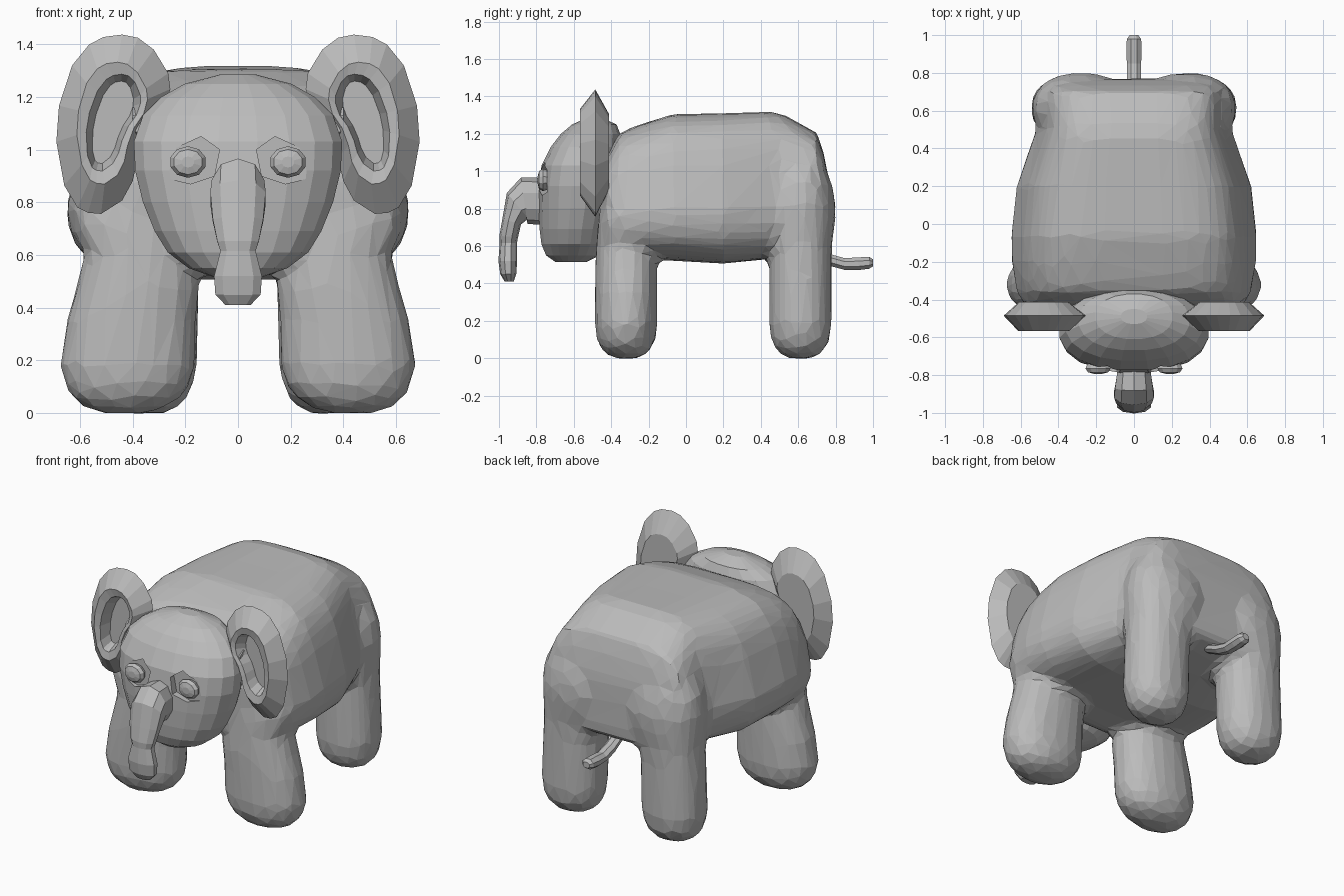
import bpy, bmesh, math
from mathutils import Vector

grey = bpy.data.materials.new("elephant grey")
grey.diffuse_color = (0.5, 0.5, 0.5, 1)
X, Y, Z = Vector((1, 0, 0)), Vector((0, 1, 0)), Vector((0, 0, 1))


def add_object(name, bm):
    bmesh.ops.recalc_face_normals(bm, faces=bm.faces[:])
    me = bpy.data.meshes.new(name)
    bm.to_mesh(me)
    bm.free()
    me.materials.append(grey)
    ob = bpy.data.objects.new(name, me)
    bpy.context.collection.objects.link(ob)
    return ob


def skin(bm, loops):
    """Join closed loops of points into a capped tube."""
    rows = [[bm.verts.new(p) for p in loop] for loop in loops]
    n = len(rows[0])
    for a, b in zip(rows, rows[1:]):
        for i in range(n):
            j = (i + 1) % n
            bm.faces.new((a[i], a[j], b[j], b[i]))
    bm.faces.new(rows[0][::-1])
    bm.faces.new(rows[-1])


def oval(c, u, v, n=14, e=2.0):
    """Superellipse ring round c with half axes u and v."""
    pts = []
    for i in range(n):
        t = 2 * math.pi * (i + 0.5) / n
        co, si = math.cos(t), math.sin(t)
        pts.append(Vector(c) + u * math.copysign(abs(co) ** (2 / e), co)
                   + v * math.copysign(abs(si) ** (2 / e), si))
    return pts


# Body: sections along y (y, half width, bottom, top), narrower towards the back
bm = bmesh.new()
trunk_rings = []
for y, w, lo, hi in [(-.465, .42, .60, .92), (-.42, .59, .55, 1.09), (-.36, .62, .53, 1.20),
                     (-.3, .635, .53, 1.23), (-.2, .65, .53, 1.265), (-.07, .655, .52, 1.305),
                     (.2, .625, .505, 1.31), (.45, .54, .53, 1.318), (.52, .52, .54, 1.305),
                     (.6, .52, .55, 1.26), (.7, .51, .57, 1.205), (.735, .47, .58, 1.10),
                     (.76, .41, .60, .98), (.768, .34, .62, .90)]:
    ring = oval((0, y, (lo + hi) / 2), X * w, Z * (hi - lo) / 2, 36, 4.2)
    for p in ring:
        p.x *= 1 - 0.22 * max(0, (p.z - 0.78) / 0.53)
    trunk_rings.append(ring)
skin(bm, trunk_rings)

# Legs: sections up z (z, centre x, half width, half depth), front then hind with hips
front = [(-.002, .43, .08, .05), (.02, .43, .15, .105), (.06, .425, .21, .14), (.11, .42, .24, .16),
         (.18, .42, .258, .168), (.35, .405, .247, .168), (.48, .38, .235, .168), (.60, .38, .205, .16),
         (.70, .40, .215, .155), (.78, .42, .205, .14)]
hind = [(-.002, .35, .07, .05), (.02, .35, .12, .105), (.06, .35, .16, .14), (.11, .35, .182, .16),
        (.18, .35, .196, .168), (.35, .345, .196, .168), (.5, .34, .192, .168), (.62, .325, .205, .172),
        (.72, .295, .24, .186), (.82, .28, .26, .19), (.93, .285, .24, .17), (1.04, .29, .18, .125)]
for s in (-1, 1):
    for cy, prof in ((-.32, front), (.612, hind)):
        skin(bm, [oval((s * cx, cy, z), X * rx, Y * ry, 20, 2.2) for z, cx, rx, ry in prof])

# Blend the body and legs, then break into coarse facets
body = add_object("body_and_legs", bm)
m = body.modifiers.new("blend", 'REMESH')
m.mode = 'VOXEL'
m.voxel_size = 0.028
m = body.modifiers.new("soften", 'SMOOTH')
m.factor = 0.5
m.iterations = 5
m = body.modifiers.new("facets", 'DECIMATE')
m.ratio = 0.07

# Head: sections up z (z, half width, front y, back y)
bm = bmesh.new()
skin(bm, [oval((0, (f + b) / 2, z), X * w, Y * (b - f) / 2, 20, 2.2) for z, w, f, b in
          [(.515, .09, -.70, -.53), (.55, .19, -.75, -.46), (.61, .27, -.775, -.42), (.69, .32, -.785, -.40),
           (.8, .365, -.79, -.37), (.92, .395, -.79, -.355), (1.03, .40, -.775, -.35),
           (1.13, .365, -.725, -.345), (1.2, .295, -.67, -.35), (1.25, .205, -.61, -.37),
           (1.285, .07, -.53, -.45)]])
head = add_object("head", bm)

# Eye sockets cut into the head
socket = [(.07, 1.0), (.14, 1.05), (.27, .99), (.265, .89), (.18, .87), (.09, .90)]
bm = bmesh.new()
for s in (-1, 1):
    skin(bm, [[Vector((s * x, y, z)) for x, z in socket] for y in (-.9, -.742)])
cutter = add_object("socket_cutter", bm)
cutter.hide_render = True
cutter.hide_viewport = True
m = head.modifiers.new("sockets", 'BOOLEAN')
m.operation = 'DIFFERENCE'
m.object = cutter

# Trunk: sections along a bent path (y, z, half width, half thickness, bend angle)
bm = bmesh.new()
loops = []
for y, z, w, t, a in [(-.73, .84, .085, .12, 0), (-.80, .84, .095, .125, 0), (-.865, .842, .105, .125, 8),
                      (-.90, .815, .11, .09, 40), (-.932, .73, .10, .052, 74), (-.948, .65, .082, .05, 86),
                      (-.95, .615, .07, .046, 90), (-.953, .52, .095, .05, 90), (-.95, .45, .09, .043, 92),
                      (-.945, .41, .05, .024, 92)]:
    r = math.radians(a)
    loops.append(oval((0, y, z), X * w, Vector((0, -math.sin(r), math.cos(r))) * t, 10, 2.2))
skin(bm, loops)
add_object("trunk", bm)

# Tail: short tube pointing backwards
bm = bmesh.new()
skin(bm, [oval((0, y, z), X * r * 1.2, Z * r, 8) for y, z, r in
          [(.66, .58, .03), (.77, .525, .034), (.85, .503, .034), (.92, .505, .037),
           (.98, .51, .034), (1.0, .51, .02)]])
add_object("tail", bm)

# Ears: outline in x, z; scaled loops give the bevelled rim and the slanted hollow
outline = [(.257, 1.23), (.265, 1.29), (.32, 1.38), (.38, 1.425), (.44, 1.437), (.51, 1.428), (.565, 1.40),
           (.63, 1.32), (.68, 1.167), (.69, 1.03), (.66, .864), (.61, .78), (.57, .76), (.52, .756),
           (.44, .807), (.40, .88), (.38, .97), (.34, 1.07), (.28, 1.15)]
# (y, centre x, x scale, z scale, slant)
ear_loops = [(-.412, .485, .6, .6, 0), (-.485, .485, 1, 1, 0), (-.567, .485, .62, .68, 0),
             (-.557, .48, .45, .54, .1), (-.49, .48, .32, .46, .15)]
for s, side in ((-1, "left"), (1, "right")):
    bm = bmesh.new()
    skin(bm, [[Vector((s * (cx + (x - .485) * kx - slant * (z - 1.11) * kz), y, 1.11 + (z - 1.11) * kz))
               for x, z in outline] for y, cx, kx, kz, slant in ear_loops])
    add_object(side + "_ear", bm)

    # Link between ear and head
    bm = bmesh.new()
    skin(bm, [oval((s * x, -.51, z), Y * .05, Z * .06, 6) for x, z in ((.30, 1.08), (.40, 1.10))])
    add_object(side + "_ear_base", bm)

    # Eye: flattened faceted button
    bm = bmesh.new()
    skin(bm, [oval((s * .19, y, .953), X * .07 * k, Z * .06 * k, 10)
              for y, k in [(-.73, .8), (-.765, 1), (-.785, .8), (-.793, .35)]])
    add_object(side + "_eye", bm)
